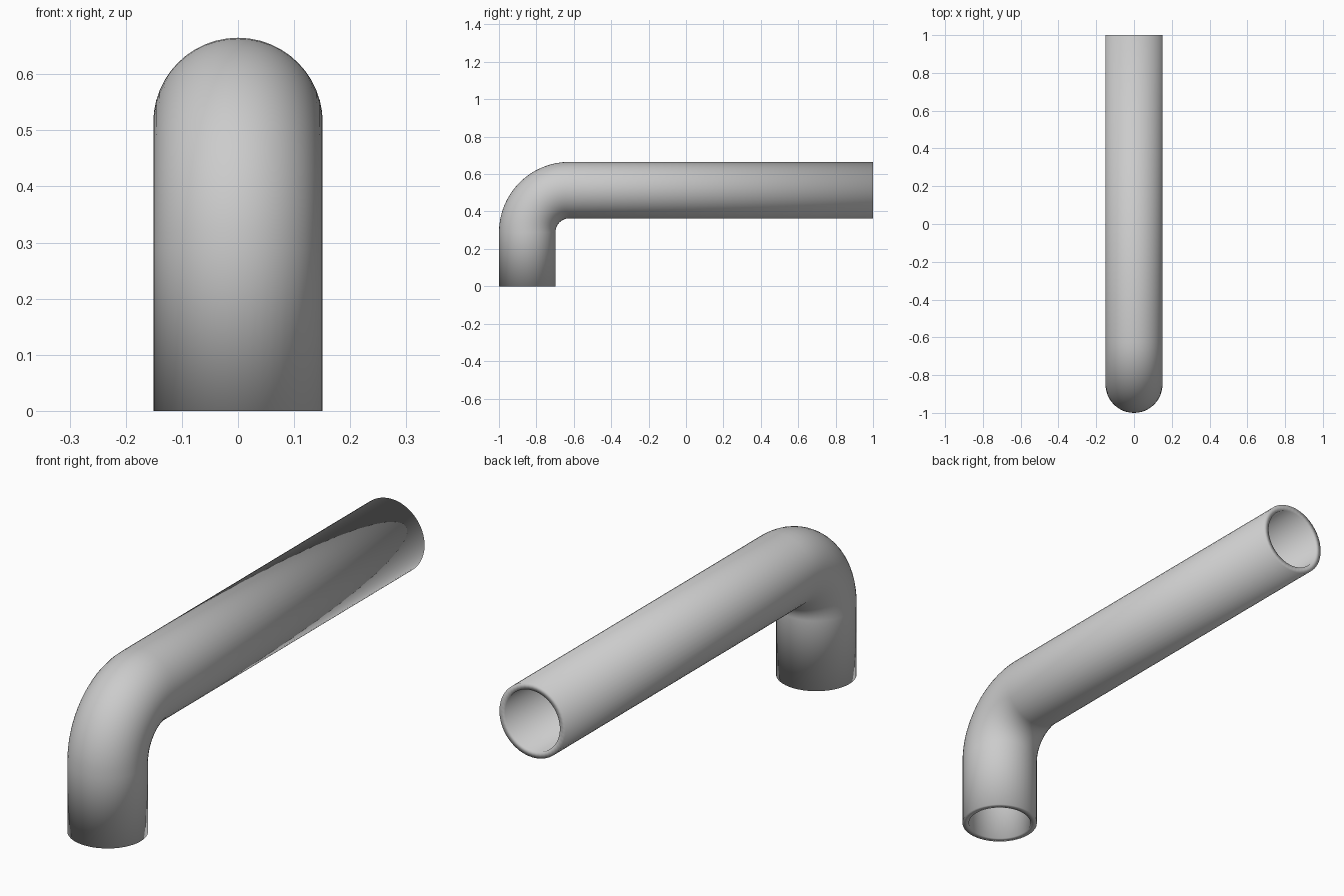
import bpy, bmesh, math
from mathutils import Vector

if "Cube" in bpy.data.objects:
    bpy.data.objects.remove(bpy.data.objects["Cube"])

R_OUT, R_IN = 0.151, 0.125      # tube radii
BEND = 0.225                    # centreline bend radius
Z_AXIS = 0.514                  # height of the horizontal run
Y_AXIS = -1 + R_OUT             # position of the vertical leg
SIDES, STEPS = 48, 16

# centreline stations: (y, z, angle of the section)
cy, cz = Y_AXIS + BEND, Z_AXIS - BEND
path = [(Y_AXIS, 0.0, 0.0)]
for i in range(STEPS + 1):
    a = math.pi / 2 * i / STEPS
    path.append((cy - BEND * math.cos(a), cz + BEND * math.sin(a), a))
path.append((1.0, Z_AXIS, math.pi / 2))

bm = bmesh.new()


def ring(y, z, a, r):
    side = Vector((0, -math.cos(a), math.sin(a)))   # outside of the bend
    verts = []
    for k in range(SIDES):
        t = 2 * math.pi * k / SIDES
        p = Vector((0, y, z)) + side * (r * math.cos(t))
        p.x += r * math.sin(t)
        verts.append(bm.verts.new(p))
    return verts


# outer wall, then back along the bore, closed through both end rims
rings = [ring(*p, R_OUT) for p in path] + [ring(*p, R_IN) for p in reversed(path)]
for i, lower in enumerate(rings):
    upper = rings[(i + 1) % len(rings)]
    for k in range(SIDES):
        n = (k + 1) % SIDES
        bm.faces.new((lower[k], lower[n], upper[n], upper[k])).smooth = True
bmesh.ops.recalc_face_normals(bm, faces=bm.faces)

mesh = bpy.data.meshes.new("bent_pipe")
bm.to_mesh(mesh)
bm.free()
pipe = bpy.data.objects.new("bent_pipe", mesh)
bpy.context.collection.objects.link(pipe)

# plain light grey
grey = bpy.data.materials.new("light grey")
grey.diffuse_color = (0.6, 0.6, 0.6, 1)
grey.use_nodes = True
grey.node_tree.nodes["Principled BSDF"].inputs["Base Color"].default_value = grey.diffuse_color
mesh.materials.append(grey)
